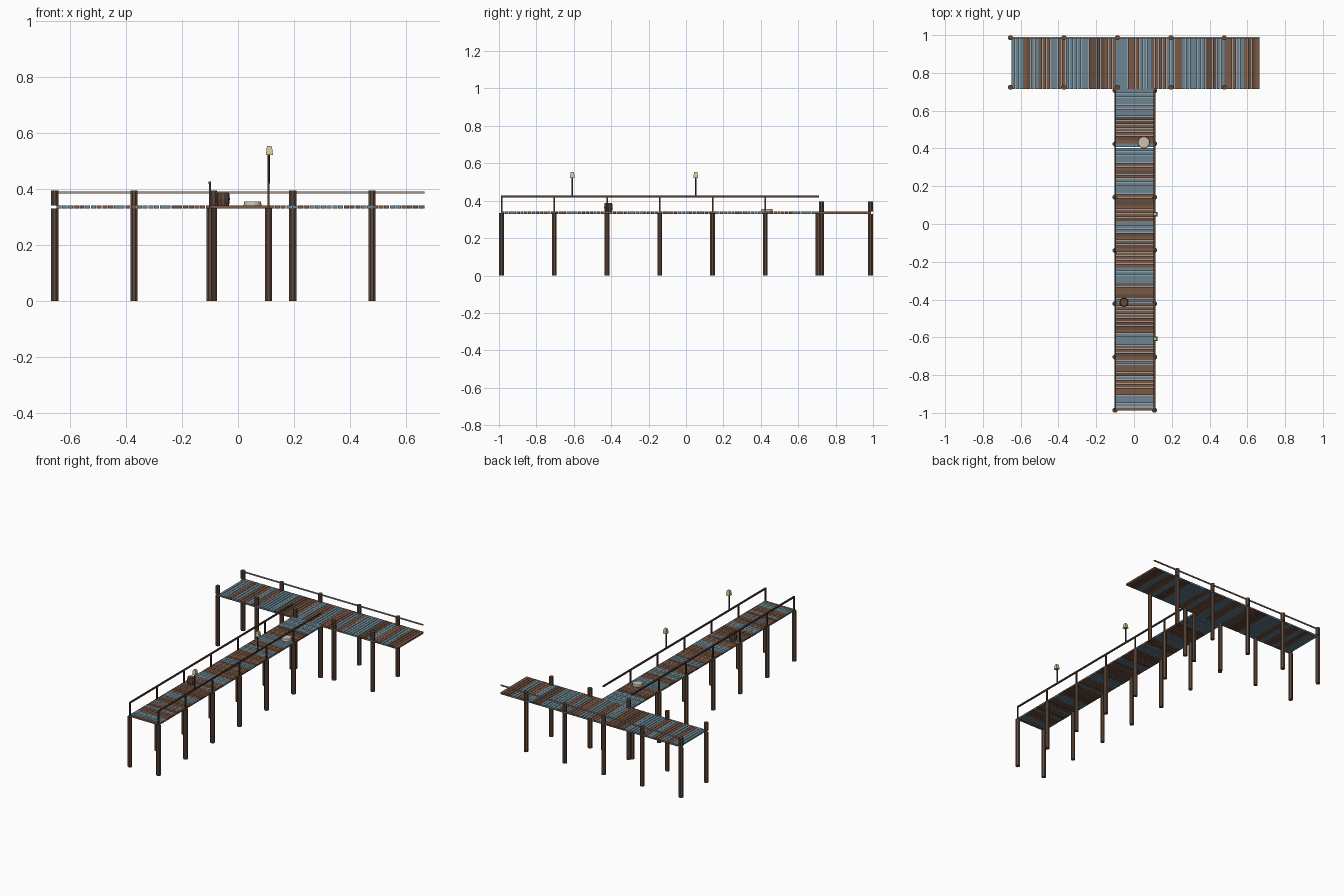
import bpy, bmesh, math, random
from mathutils import Matrix, Vector

if "Cube" in bpy.data.objects:
    bpy.data.objects.remove(bpy.data.objects["Cube"])

random.seed(4)


def mat(name, rgb):
    m = bpy.data.materials.new(name)
    m.diffuse_color = (*rgb, 1)
    m.use_nodes = True
    m.node_tree.nodes["Principled BSDF"].inputs["Base Color"].default_value = m.diffuse_color
    return m


BROWN = mat("plank brown", (0.19, 0.10, 0.062))
DARK = mat("plank dark brown", (0.13, 0.07, 0.046))
BLUE = mat("weathered blue grey", (0.145, 0.235, 0.285))
PILE = mat("pile brown", (0.12, 0.070, 0.046))
RAIL = mat("rail brown", (0.075, 0.045, 0.033))
ROPE = mat("rope grey", (0.36, 0.33, 0.29))
LAMP = mat("lamp cream", (0.68, 0.59, 0.33))
COIL = mat("coil pale", (0.58, 0.54, 0.45))


def finish(bm, name, mats):
    me = bpy.data.meshes.new(name)
    bm.to_mesh(me)
    bm.free()
    for m in mats:
        me.materials.append(m)
    ob = bpy.data.objects.new(name, me)
    bpy.context.collection.objects.link(ob)
    return ob


def add_box(bm, lo, hi, idx=0):
    lo, hi = Vector(lo), Vector(hi)
    m = Matrix.Translation((lo + hi) / 2) @ Matrix.Diagonal((*(hi - lo), 1))
    vs = bmesh.ops.create_cube(bm, size=1, matrix=m)["verts"]
    for f in {f for v in vs for f in v.link_faces}:
        f.material_index = idx


def add_post(bm, x, y, z0, z1, r0, r1=None, sides=8):
    bmesh.ops.create_cone(
        bm, cap_ends=True, segments=sides, radius1=r0,
        radius2=r0 if r1 is None else r1, depth=z1 - z0,
        matrix=Matrix.Translation((x, y, (z0 + z1) / 2))
        @ Matrix.Rotation(math.pi / sides, 4, "Z"))


DECK0, DECK1 = 0.330, 0.341
LEFT, RIGHT = -0.100, 0.109
ROWS = [-0.986 + 0.282 * i for i in range(7)]
COLS = [-0.654 + 0.283 * i for i in range(5)]


# Planked decks: axis 0 lays planks side by side along x, axis 1 along y
def deck(name, axis, start, end, count, side0, side1, blue_bands):
    bm = bmesh.new()
    pitch = (end - start) / count
    for i in range(count):
        a = start + i * pitch
        b = a + pitch * random.choice((0.86, 0.92, 0.95))
        if i == count - 1:
            b = end
        mid = (a + b) / 2
        blue = any(p <= mid <= q for p, q in blue_bands)
        idx = 2 if blue else random.choice((0, 0, 1))
        if axis == 0:
            add_box(bm, (a, side0, DECK0), (b, side1, DECK1), idx)
        else:
            add_box(bm, (side0, a, DECK0), (side1, b, DECK1), idx)
    return finish(bm, name, [BROWN, DARK, BLUE])


deck("walkway_planks", 1, -0.988, 0.714, 83, -0.104, 0.113,
     [(0.57, 0.71), (0.32, 0.43), (0.16, 0.24), (-0.04, 0.02), (-0.31, -0.24),
      (-0.42, -0.39), (-0.64, -0.57), (-0.75, -0.72), (-0.83, -0.80),
      (-0.96, -0.90)])
deck("pier_head_planks", 0, -0.648, 0.665, 64, 0.715, 0.990,
     [(-0.64, -0.59), (-0.54, -0.51), (-0.45, -0.40), (-0.36, -0.24),
      (-0.10, -0.04), (0.03, 0.09), (0.17, 0.21), (0.25, 0.38),
      (0.44, 0.47), (0.55, 0.59)])

# Piles under the walkway
bm = bmesh.new()
for x in (LEFT, RIGHT):
    for y in ROWS:
        add_post(bm, x, y, 0, 0.333, 0.014)
finish(bm, "walkway_piles", [PILE])

# Piles under the pier head, with bollard tops above the planks
bm = bmesh.new()
for x in COLS:
    for y in (0.724, 0.986):
        add_post(bm, x, y, 0, DECK0, 0.014)
        add_post(bm, x, y, DECK1, 0.395, 0.014)
finish(bm, "pier_head_piles", [PILE])

# Walkway handrails
bm = bmesh.new()
for x in (LEFT, RIGHT):
    for y in ROWS[:-1]:
        add_box(bm, (x - 0.004, y - 0.004, DECK0), (x + 0.004, y + 0.004, 0.42))
    add_box(bm, (x - 0.0045, -0.990, 0.418), (x + 0.0045, 0.710, 0.427))
finish(bm, "walkway_handrails", [RAIL])

# Rail along the back of the pier head
bm = bmesh.new()
add_box(bm, (-0.655, 0.982, 0.384), (0.665, 0.990, 0.391))
finish(bm, "pier_head_rail", [ROPE])

# Lamps on the right handrail
poles, heads = bmesh.new(), bmesh.new()
for y in (-0.608, 0.052):
    add_post(poles, RIGHT, y, 0.42, 0.525, 0.0045, sides=6)
    add_post(heads, RIGHT + 0.003, y, 0.522, 0.546, 0.018, 0.014, sides=4)
    add_post(heads, RIGHT + 0.003, y, 0.546, 0.554, 0.014, 0.011, sides=4)
finish(poles, "lamp_poles", [RAIL])
finish(heads, "lamp_heads", [LAMP])

# Barrel with a slight belly
bm = bmesh.new()
add_post(bm, -0.053, -0.415, DECK1, 0.364, 0.021, 0.024, sides=10)
add_post(bm, -0.053, -0.415, 0.364, 0.388, 0.024, 0.021, sides=10)
finish(bm, "barrel", [PILE])

# Low coil of rope
bm = bmesh.new()
add_post(bm, 0.052, 0.432, DECK1, 0.355, 0.032, 0.030, sides=14)
finish(bm, "rope_coil", [COIL])
